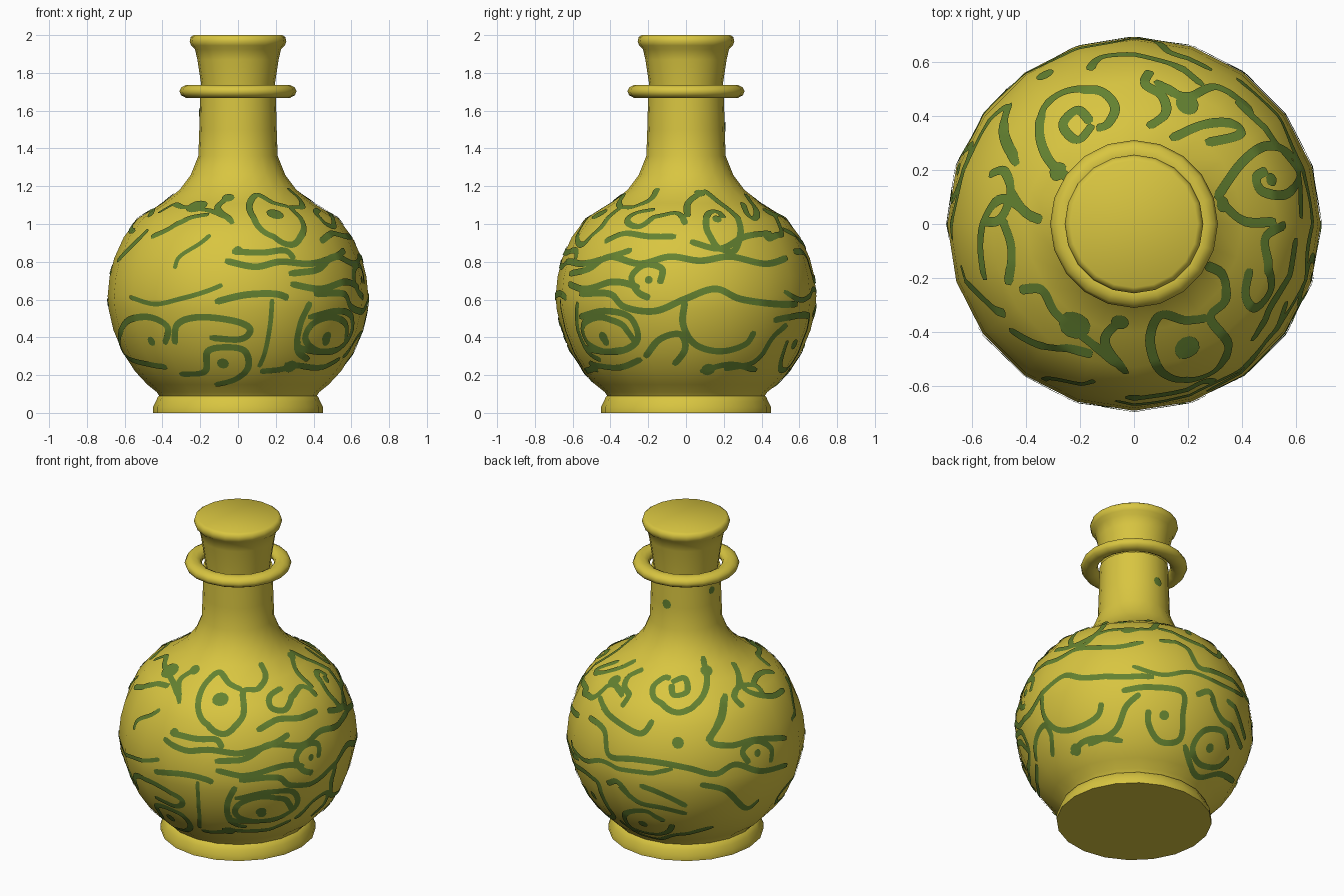
import bpy, bmesh, math
from mathutils import Vector

SIDES = 20
STEP = 2 * math.pi / SIDES


def material(name, rgb):
    m = bpy.data.materials.new(name)
    m.diffuse_color = (*rgb, 1)
    return m


YELLOW = material("mustard_yellow", (0.69, 0.56, 0.052))
GREEN = material("moss_green", (0.125, 0.22, 0.03))


def finish(bm, name, mat, angle=50):
    me = bpy.data.meshes.new(name)
    bm.to_mesh(me)
    bm.free()
    me.materials.append(mat)
    ob = bpy.data.objects.new(name, me)
    bpy.context.collection.objects.link(ob)
    bpy.ops.object.select_all(action='DESELECT')
    ob.select_set(True)
    bpy.context.view_layer.objects.active = ob
    bpy.ops.object.shade_smooth_by_angle(angle=math.radians(angle))
    return ob


def lathe(name, profile, closed=False):
    bm = bmesh.new()
    rings = [[bm.verts.new((r * math.cos(k * STEP), r * math.sin(k * STEP), z))
              for k in range(SIDES)] for r, z in profile]
    pairs = list(zip(rings, rings[1:]))
    if closed:
        pairs.append((rings[-1], rings[0]))
    else:
        bm.faces.new(rings[0])
        bm.faces.new(rings[-1])
    for a, b in pairs:
        for k in range(SIDES):
            j = (k + 1) % SIDES
            bm.faces.new((a[k], a[j], b[j], b[k]))
    bmesh.ops.recalc_face_normals(bm, faces=bm.faces)
    return finish(bm, name, YELLOW)


# Main turned parts
BODY = [(0.41, 0.08), (0.43, 0.11), (0.48, 0.15), (0.545, 0.22), (0.61, 0.32), (0.66, 0.44),
        (0.685, 0.55), (0.69, 0.62), (0.68, 0.72), (0.655, 0.82), (0.605, 0.93), (0.53, 1.03),
        (0.40, 1.11), (0.31, 1.18), (0.25, 1.26), (0.21, 1.36), (0.205, 1.5), (0.2, 1.69)]
lathe("bottle_body", BODY)
lathe("foot", [(0.45, 0), (0.45, 0.03), (0.435, 0.06), (0.425, 0.085), (0.40, 0.10)])
lathe("neck_ring", [(0.26 + 0.05 * math.cos(a * math.pi / 5), 1.702 + 0.036 * math.sin(a * math.pi / 5))
                    for a in range(10)], closed=True)
lathe("stopper", [(0.185, 1.66), (0.195, 1.74), (0.215, 1.87), (0.228, 1.925), (0.248, 1.945),
                  (0.256, 1.968), (0.25, 1.99), (0.235, 2.0)])


# Bottle surface, used to lay the painted scrolls on it
def radius(z):
    for (r0, z0), (r1, z1) in zip(BODY, BODY[1:]):
        if z0 <= z <= z1:
            return r0 + (r1 - r0) * (z - z0) / (z1 - z0)
    return 0.0


def facet(x, y):
    a = math.atan2(y, x) % STEP - STEP / 2
    return math.cos(STEP / 2) / math.cos(a)


def normal(p):
    slope = (radius(p.z + 0.02) - radius(p.z - 0.02)) / 0.04
    h = math.hypot(p.x, p.y)
    return Vector((p.x / h, p.y / h, -slope)).normalized()


def settle(p):
    h = math.hypot(p.x, p.y)
    r = radius(p.z) * facet(p.x, p.y)
    q = Vector((p.x / h * r, p.y / h * r, p.z))
    return q + normal(q) * 0.005


# Drawing directions: azimuth, elevation, origin and scale of the drawing plane
VIEWS = {"front": (0, 0, 238, 414, 189), "right": (90, 0, 686, 414, 189),
         "top": (0, 90, 1134, 224.5, 271), "back_left": (215, 30, 686, 821, 172),
         "below": (146, -30, 1134, 819, 172)}


def hit(view, px, py):
    az, el, cx, cy, s = VIEWS[view]
    az, el = math.radians(az), math.radians(el)
    d = Vector((math.sin(az) * math.cos(el), -math.cos(az) * math.cos(el), math.sin(el)))
    right = Vector((math.cos(az), math.sin(az), 0))
    base = right * ((px - cx) / s) + d.cross(right) * ((cy - py) / s)

    def inside(t):
        p = base + d * t
        return math.hypot(p.x, p.y) < radius(p.z) * facet(p.x, p.y)
    t = 1.25
    while t > -0.8 and not inside(t):
        t -= 0.04
    if t <= -0.8:
        return None
    lo, hi = t, t + 0.04
    for _ in range(10):
        mid = (lo + hi) / 2
        lo, hi = (mid, hi) if inside(mid) else (lo, mid)
    p = base + d * lo
    return p if 0.13 < p.z < 1.6 else None


paint = bmesh.new()


def stroke(view, *c, w=0.036):
    pts = [Vector(c[i:i + 2]) for i in range(0, len(c), 2)]
    pts = [2 * pts[0] - pts[1]] + pts + [2 * pts[-1] - pts[-2]]
    line = []
    for a, b, e, f in zip(pts, pts[1:], pts[2:], pts[3:]):
        for k in range(8):
            t = k / 8
            q = 0.5 * (2 * b + (e - a) * t + (2 * a - 5 * b + 4 * e - f) * t * t
                       + (3 * b - a - 3 * e + f) * t ** 3)
            p = hit(view, q.x, q.y)
            if p:
                line.append(p)
    prev = None
    for i, p in enumerate(line):
        tan = line[min(i + 1, len(line) - 1)] - line[max(i - 1, 0)]
        side = tan.cross(normal(p)).normalized()
        half = w / 2 * (0.6 if i in (0, len(line) - 1) else 1)
        row = [paint.verts.new(settle(p + side * half * k)) for k in (-1, 0, 1)]
        if prev:
            for k in (0, 1):
                paint.faces.new((prev[k], prev[k + 1], row[k + 1], row[k]))
        prev = row


def dot(view, px, py, r):
    p = hit(view, px, py)
    if not p:
        return
    r /= VIEWS[view][4]
    n = normal(p)
    u = Vector((0, 0, 1)).cross(n).normalized()
    v = n.cross(u)
    mid = paint.verts.new(settle(p))
    rim = [paint.verts.new(settle(p + r * (u * math.cos(a * math.pi / 6) + v * math.sin(a * math.pi / 6))))
           for a in range(12)]
    for k in range(12):
        paint.faces.new((mid, rim[k], rim[(k + 1) % 12]))


# Scrolls on the shoulder
T = "top"
stroke(T, 1072, 182, 1050, 162, 1040, 135, 1045, 108, 1068, 92, 1100, 92, 1115, 108, 1108, 125, 1095, 130)
stroke(T, 1093, 126, 1078, 141, 1063, 126, 1078, 111, 1093, 126)
stroke(T, 1150, 72, 1145, 85, 1162, 97, 1165, 115, 1145, 130)
stroke(T, 1155, 82, 1185, 98, 1215, 88, 1245, 105, 1250, 115)
stroke(T, 1170, 140, 1205, 125, 1235, 125, 1238, 136, 1200, 145)
stroke(T, 1215, 200, 1240, 165, 1265, 147, 1290, 155, 1298, 178, 1285, 195, 1262, 192, 1256, 178, 1268, 170)
stroke(T, 1222, 205, 1245, 222, 1280, 222)
stroke(T, 1285, 225, 1265, 238, 1268, 265, 1270, 290, 1255, 308, 1245, 295, 1250, 265)
stroke(T, 1205, 265, 1222, 275, 1225, 300, 1210, 318, 1228, 345, 1215, 370, 1185, 380, 1160, 370,
       1150, 340, 1160, 315, 1185, 320, 1210, 318)
stroke(T, 1020, 290, 1042, 290, 1055, 312, 1075, 330, 1100, 350, 1130, 375)
stroke(T, 1010, 330, 1040, 345, 1075, 350, 1095, 355)
stroke(T, 1122, 318, 1105, 342, 1130, 378)
stroke(T, 990, 175, 1005, 172, 1011, 195, 1000, 220, 980, 222)
stroke(T, 1010, 190, 1025, 212, 1045, 222)
stroke(T, 1003, 220, 1012, 250, 1008, 290)
stroke(T, 1010, 105, 1005, 130, 1018, 165)
for x, y, r in ((1187, 348, 13), (1075, 325, 16), (1120, 322, 9), (1187, 105, 12), (1222, 205, 8), (1272, 180, 7),
                (1058, 172, 10)):
    dot(T, x, y, r)

# Scrolls on the front
F = "front"
stroke(F, 232, 253, 262, 254, 285, 252, 295, 262)
stroke(F, 225, 262, 255, 268, 280, 263, 310, 265, 335, 258, 345, 250)
stroke(F, 175, 270, 180, 258, 200, 245, 212, 235, w=0.025)
stroke(F, 130, 298, 155, 305, 180, 300, 205, 293, 225, 285, w=0.025)
stroke(F, 215, 303, 245, 296, 275, 295, 290, 300)
stroke(F, 290, 285, 320, 290, 345, 283, 360, 290)
stroke(F, 272, 300, 270, 325, 265, 352, 258, 370, w=0.025)
stroke(F, 165, 345, 168, 328, 150, 318, 128, 322, 120, 340, 128, 358, 150, 365, 170, 368)
stroke(F, 175, 345, 178, 325, 200, 318, 235, 322, 250, 330, 240, 340, 205, 338)
stroke(F, 180, 375, 205, 372, 208, 352, 228, 348, 245, 352, 248, 368, 235, 380, 212, 386)
stroke(F, 345, 345, 345, 325, 330, 318, 312, 325, 305, 340, 318, 352, 340, 350)
stroke(F, 310, 303, 300, 325, 297, 350, 310, 362)
stroke(F, 260, 372, 280, 370, 300, 365)
stroke(F, 118, 262, 140, 240, 150, 230)
for x, y, r in ((152, 342, 5), (223, 364, 6), (326, 338, 6), (290, 367, 7), (238, 252, 5)):
    dot(F, x, y, r)

# Scrolls on the right side
R = "right"
stroke(R, 570, 275, 590, 270, 610, 258, 640, 265, 670, 258, 700, 262, 730, 258, 765, 265, 790, 258)
stroke(R, 660, 285, 662, 270, 645, 266, 632, 278, 638, 293, 652, 300)
stroke(R, 580, 295, 610, 295, 625, 308, 655, 312, 685, 300, 715, 290, 740, 300, 775, 305, 800, 305)
stroke(R, 685, 302, 683, 325, 695, 345, 720, 352, 745, 345, 755, 330)
stroke(R, 645, 358, 660, 340, 680, 335, 685, 350, 672, 368)
stroke(R, 580, 318, 605, 312, 630, 318, 638, 340, 620, 352, 590, 350, 582, 340)
stroke(R, 590, 365, 620, 368, 645, 358)
stroke(R, 700, 372, 730, 365, 760, 372)
stroke(R, 690, 243, 720, 250, 745, 238, 775, 234)
stroke(R, 605, 243, 625, 235, 650, 238, 680, 238)
for x, y, r in ((649, 281, 4), (606, 342, 5), (708, 370, 7)):
    dot(R, x, y, r)

# Scrolls on the back right, lower half
B = "below"
stroke(B, 1110, 690, 1135, 685, 1170, 688, 1172, 710, 1170, 735, 1150, 738, 1138, 722, 1137, 705)
stroke(B, 1080, 745, 1105, 730, 1115, 705, 1130, 690)
stroke(B, 1185, 690, 1200, 687, 1208, 710)
stroke(B, 1222, 742, 1215, 725, 1195, 725, 1184, 742, 1192, 758, 1212, 760, 1225, 748)
stroke(B, 1175, 740, 1190, 770, 1215, 767, 1235, 775)
stroke(B, 1120, 665, 1150, 672, 1180, 668, 1215, 680, 1240, 690, w=0.028)
for x, y in ((1153, 712), (1202, 742)):
    dot(B, x, y, 5)

# Scrolls on the back left, and small marks on the neck
L = "back_left"
stroke(L, 590, 720, 605, 735, 610, 760, 635, 765, 665, 770, 690, 775, 715, 780, 735, 770, 760, 775, 790, 765)
stroke(L, 725, 700, 722, 725, 710, 748, 730, 752, 755, 745, 790, 740)
stroke(L, 600, 700, 610, 720, 640, 740, 655, 725)
stroke(L, 735, 670, 745, 695, 770, 700, 785, 690)
stroke(L, 770, 766, 770, 752, 755, 746, 742, 757, 750, 770)
stroke(L, 620, 790, 640, 806, 665, 812, 690, 818)
stroke(L, 640, 790, 665, 800, 690, 812)
stroke(L, 700, 790, 725, 795, 745, 810, 760, 800)
for x, y, r in ((757, 758, 4), (678, 750, 6), (667, 610, 5), (711, 596, 4)):
    dot(L, x, y, r)

finish(paint, "painted_scrolls", GREEN)
